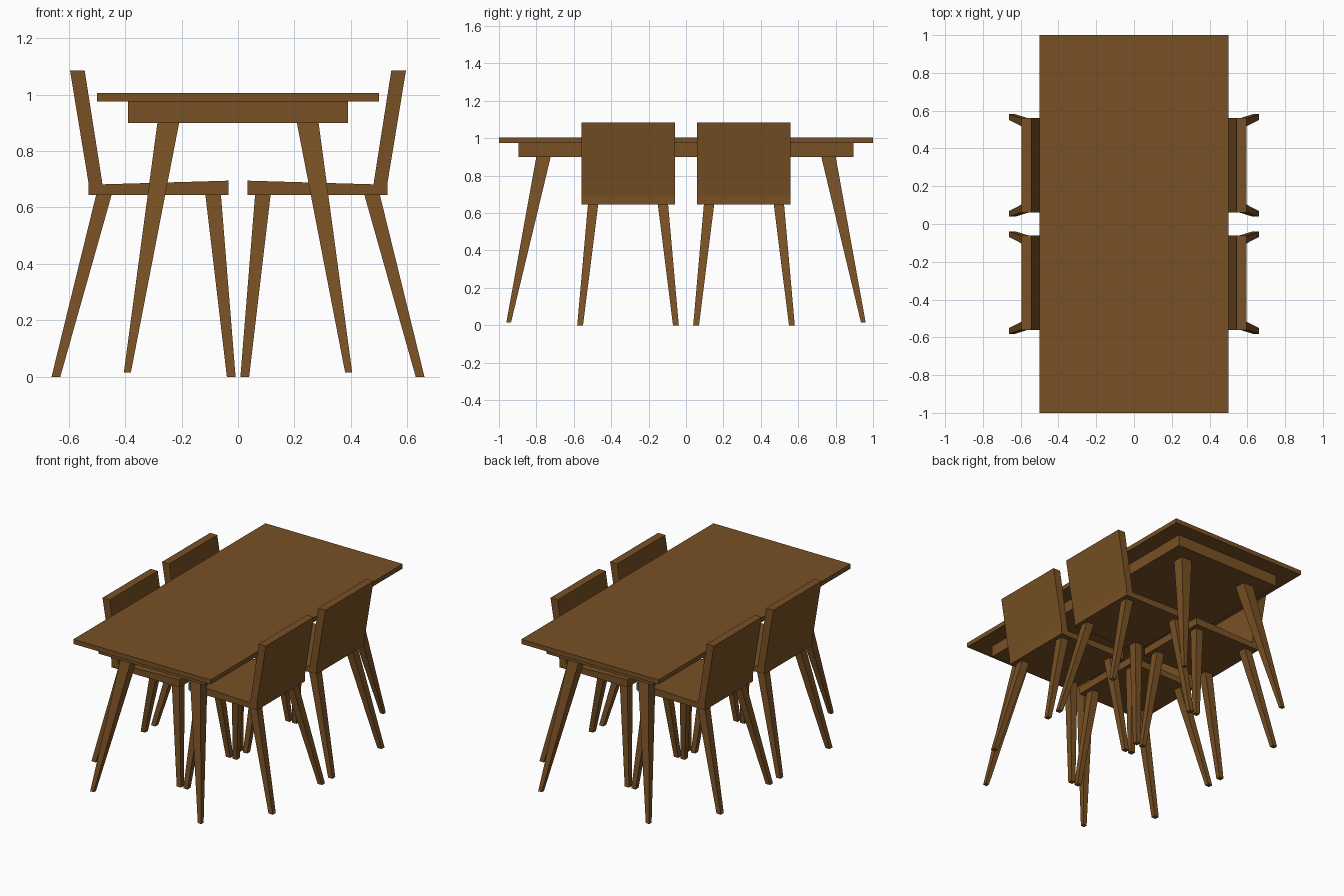
import bpy
import bmesh

cube = bpy.data.objects.get("Cube")
if cube:
    bpy.data.objects.remove(cube, do_unlink=True)

wood = bpy.data.materials.new("brown_wood")
wood.use_nodes = True
COLOUR = (0.19, 0.082, 0.018, 1)
wood.diffuse_color = COLOUR
wood.node_tree.nodes["Principled BSDF"].inputs["Base Color"].default_value = COLOUR


def loft(name, ring_a, ring_b):
    """Solid joining two matching outlines, capped at both ends."""
    bm = bmesh.new()
    a = [bm.verts.new(p) for p in ring_a]
    b = [bm.verts.new(p) for p in ring_b]
    bm.faces.new(a)
    bm.faces.new(b)
    for i in range(len(a)):
        j = (i + 1) % len(a)
        bm.faces.new((a[i], a[j], b[j], b[i]))
    bmesh.ops.recalc_face_normals(bm, faces=bm.faces)
    mesh = bpy.data.meshes.new(name)
    bm.to_mesh(mesh)
    bm.free()
    mesh.materials.append(wood)
    obj = bpy.data.objects.new(name, mesh)
    bpy.context.collection.objects.link(obj)
    return obj


def rect(x0, x1, y0, y1, z):
    return [(x0, y0, z), (x1, y0, z), (x1, y1, z), (x0, y1, z)]


def square(x, y, z, size):
    h = size / 2
    return rect(x - h, x + h, y - h, y + h, z)


# Table top and apron
loft("table_top", rect(-0.5, 0.5, -1, 1, 0.975), rect(-0.5, 0.5, -1, 1, 1.005))
loft("table_apron", rect(-0.39, 0.39, -0.895, 0.895, 0.9),
     rect(-0.39, 0.39, -0.895, 0.895, 0.975))

# Splayed, tapered table legs
for sx, side in ((1, "left"), (-1, "right")):
    for sy, end in ((-1, "front"), (1, "back")):
        loft(f"table_leg_{end}_{side}",
             square(sx * 0.247, sy * 0.762, 0.9, 0.077),
             square(sx * 0.392, sy * 0.948, 0.015, 0.025))

# Chair side profile (x, z): seat and backrest in one bent shape
SHELL = [(0.033, 0.645), (0.53, 0.645), (0.53, 0.69), (0.595, 1.085),
         (0.543, 1.085), (0.48, 0.682), (0.033, 0.695)]

# Four chairs, mirrored across the table
for sx, side in ((1, "left"), (-1, "right")):
    for sy, end in ((-1, "front"), (1, "back")):
        chair = f"chair_{end}_{side}"
        mid = sy * 0.31
        loft(f"{chair}_seat_and_back",
             [(sx * x, mid - 0.25, z) for x, z in SHELL],
             [(sx * x, mid + 0.25, z) for x, z in SHELL])
        for leg, top_x, foot_x in (("inner", 0.088, 0.024), ("outer", 0.475, 0.645)):
            for d, pos in ((-1, "a"), (1, "b")):
                loft(f"{chair}_{leg}_leg_{pos}",
                     square(sx * top_x, mid + d * 0.187, 0.645, 0.055),
                     square(sx * foot_x, mid + d * 0.256, 0, 0.031))
